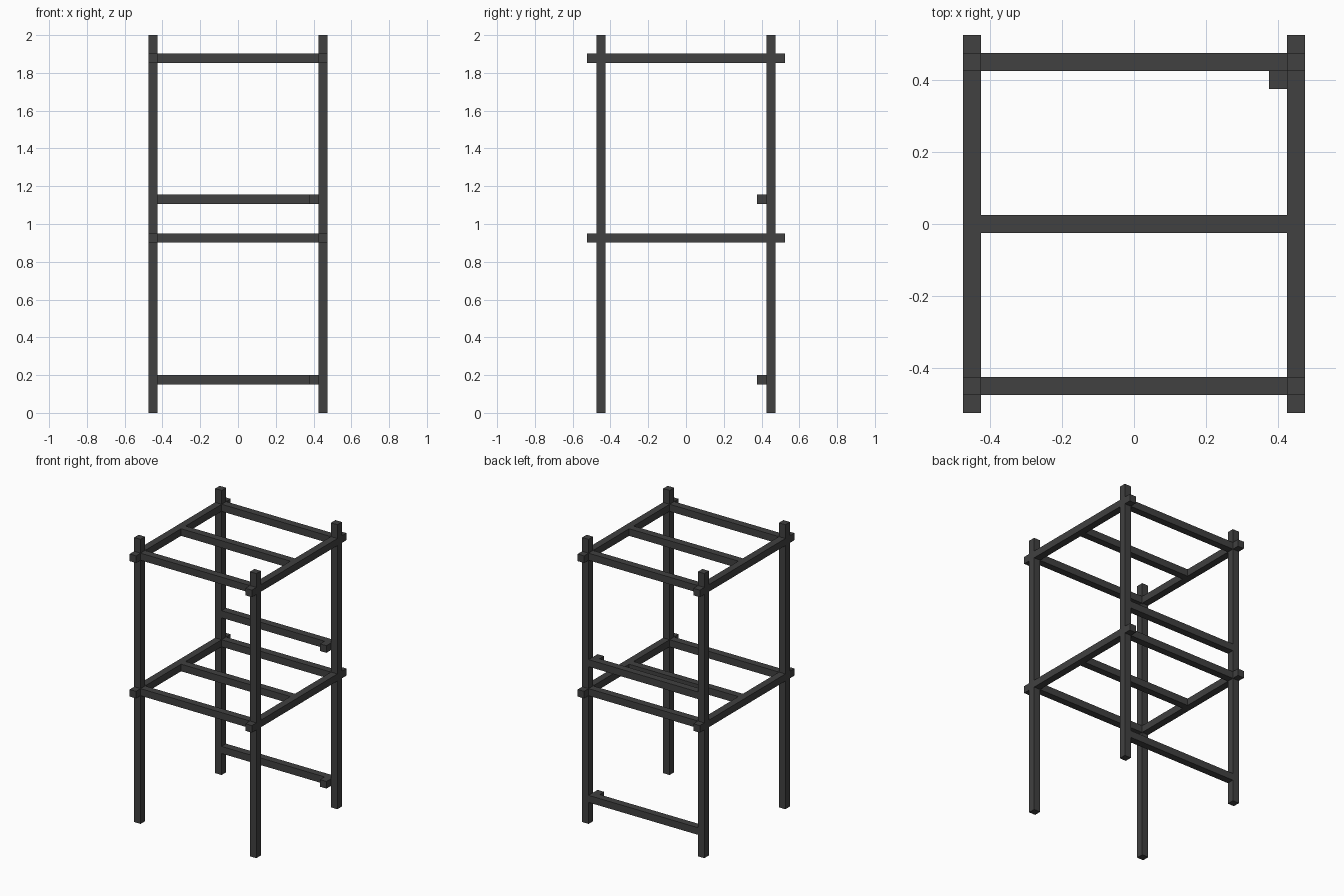
import bpy
import bmesh
from mathutils import Matrix, Vector

cube = bpy.data.objects.get("Cube")
if cube:
    bpy.data.objects.remove(cube, do_unlink=True)

T = 0.05            # square section of every bar
P = 0.45            # post centre offset in x and y
INNER = P - T / 2   # inner face of the posts

# Dark grey material
grey = bpy.data.materials.new("dark grey")
grey.use_nodes = True
colour = (0.052, 0.052, 0.052, 1.0)
grey.diffuse_color = colour
grey.node_tree.nodes["Principled BSDF"].inputs["Base Color"].default_value = colour


def bar(name, centre, size):
    """Add one square-edged bar."""
    mesh = bpy.data.meshes.new(name)
    bm = bmesh.new()
    bmesh.ops.create_cube(bm, size=1.0, matrix=Matrix.Diagonal(Vector((*size, 1.0))))
    bm.to_mesh(mesh)
    bm.free()
    mesh.materials.append(grey)
    obj = bpy.data.objects.new(name, mesh)
    obj.location = centre
    bpy.context.collection.objects.link(obj)
    return obj


sides = (("right", -1), ("left", 1))
ends = (("front", -P), ("middle", 0.0), ("back", P))

# Four upright posts
for side, sx in sides:
    for end, y in (ends[0], ends[2]):
        bar(f"{end}_{side}_post", (sx * P, y, 1.0), (T, T, 2.0))

# Two decks: side rails that overhang the posts, and three cross rails
for deck, z in (("lower", 0.926), ("upper", 1.878)):
    for side, sx in sides:
        bar(f"{deck}_{side}_side_rail", (sx * P, 0, z), (T, 1.05, T))
    for end, y in ends:
        bar(f"{deck}_{end}_cross_rail", (0, y, z), (2 * INNER, T, T))

# Back rungs, each with a small block at its left end
for level, z in (("lower", 0.176), ("upper", 1.13)):
    bar(f"{level}_back_rung", (0, P, z), (2 * INNER, T, T))
    bar(f"{level}_rung_block", (INNER - T / 2, P - T, z), (T, T, T))
